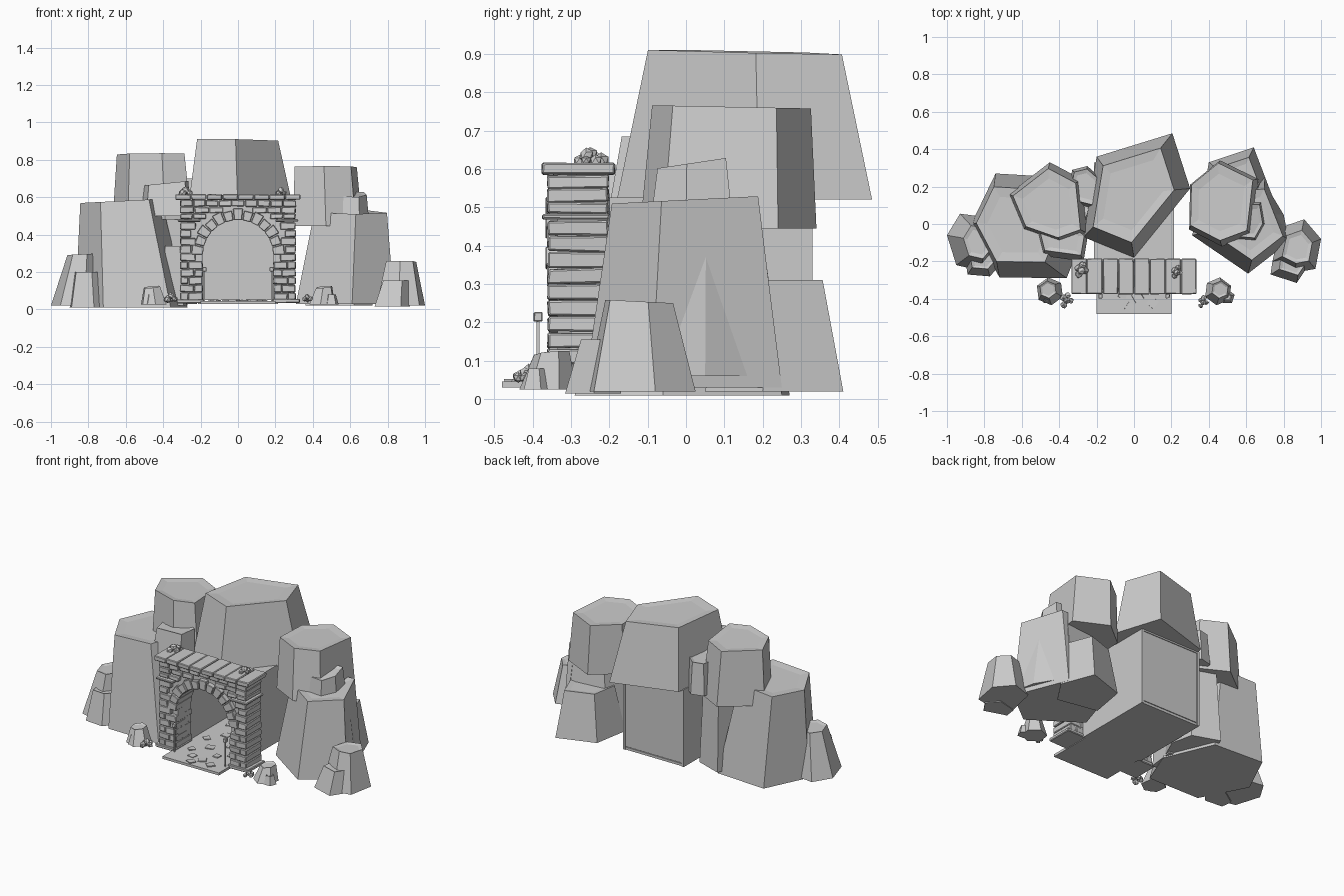
import bpy, bmesh, math, random
from mathutils import Vector, Matrix

if "Cube" in bpy.data.objects:
    bpy.data.objects.remove(bpy.data.objects["Cube"])

random.seed(4)
stone = bpy.data.materials.new("stone_grey")
stone.diffuse_color = (0.6, 0.6, 0.6, 1)
stone.use_nodes = True
stone.node_tree.nodes["Principled BSDF"].inputs["Base Color"].default_value = stone.diffuse_color


def finish(bm, name):
    bmesh.ops.recalc_face_normals(bm, faces=bm.faces)
    me = bpy.data.meshes.new(name)
    bm.to_mesh(me)
    bm.free()
    me.materials.append(stone)
    ob = bpy.data.objects.new(name, me)
    bpy.context.collection.objects.link(ob)
    return ob


def rock(name, base, z0, z1, taper, shift=(0, 0), tilt=(0, 0), rim=0.006):
    """Tapered boulder: base outline, smaller top outline, sunken inset on top."""
    n = len(base)
    cx = sum(p[0] for p in base) / n
    cy = sum(p[1] for p in base) / n
    bm = bmesh.new()
    rings = []
    for k, z in ((1, z0), (taper, z1), (taper * 0.74, z1 - rim)):
        s = 0 if k == 1 else 1
        ring = []
        for x, y in base:
            dx, dy = (x - cx) * k, (y - cy) * k
            h = z + s * (dx * tilt[0] + dy * tilt[1])
            ring.append(bm.verts.new((cx + dx + s * shift[0], cy + dy + s * shift[1], h)))
        rings.append(ring)
    for a, b in zip(rings, rings[1:]):
        for i in range(n):
            j = (i + 1) % n
            bm.faces.new((a[i], a[j], b[j], b[i]))
    bm.faces.new(rings[0])
    bm.faces.new(rings[2])
    return finish(bm, name)


def ngon(x, y, r, n=6, a=0.3):
    return [(x + r * math.cos(a + math.tau * i / n), y + r * math.sin(a + math.tau * i / n)) for i in range(n)]


def block(bm, x0, x1, y0, y1, z0, z1, j=0.003, bev=0.004, rot=0):
    """One bevelled, slightly uneven block."""
    tmp = bmesh.new()
    bmesh.ops.create_cube(tmp, size=1)
    for v in tmp.verts:
        v.co = Vector((v.co.x * (x1 - x0), v.co.y * (y1 - y0), v.co.z * (z1 - z0)))
        v.co += Vector([random.uniform(-j, j) for _ in range(3)])
    if bev:
        bmesh.ops.bevel(tmp, geom=tmp.edges[:], offset=bev, segments=1, affect='EDGES')
    mid = Vector(((x0 + x1) / 2, (y0 + y1) / 2, (z0 + z1) / 2))
    tmp.transform(Matrix.Translation(mid) @ Matrix.Rotation(rot, 4, 'Z'))
    me = bpy.data.meshes.new("tmp")
    tmp.to_mesh(me)
    tmp.free()
    bm.from_mesh(me)
    bpy.data.meshes.remove(me)


# Large boulders
rock("centre_boulder", [(-.2, .36), (-.27, -.07), (0, -.18), (.30, .19), (.205, .485)],
     .52, .905, .76, (-.015, .0), (-.01, -.02))
rock("left_upper_boulder", [(-.45, .33), (-.67, .16), (-.59, -.03), (-.39, -.10), (-.25, -.05), (-.28, .24)],
     .48, .83, .86, (-.01, .0), (0, -.03))
rock("right_upper_boulder", [(.46, .34), (.30, .21), (.295, -.03), (.47, -.12), (.63, -.06), (.665, .24)],
     .445, .762, .9, (-.01, .01), (0, -.02))
rock("left_lower_boulder", [(-.74, .27), (-.87, .0), (-.72, -.285), (-.36, -.29), (-.27, -.06), (-.4, .25)],
     .01, .58, .72, (-.06, .01), (.05, 0))
rock("right_lower_boulder", [(.40, .22), (.31, -.06), (.61, -.265), (.835, -.09), (.70, .25)],
     .03, .52, .74, (.03, 0), (0, .05))
rock("right_back_boulder", [(.40, .33), (.36, .1), (.62, .05), (.72, .2), (.64, .41)], .02, .31, .72)
rock("left_back_boulder", [(-.42, .28), (-.5, .02), (-.3, -.1), (-.22, .08), (-.25, .22)], .03, .5, .85)

# Medium boulders filling the gaps
rock("left_ledge_boulder", [(-.52, -.05), (-.49, -.17), (-.27, -.2), (-.25, -.08), (-.38, .02)],
     .5, .675, .88, (0, .02), (.1, 0))
rock("left_foot_boulder", [(-.42, .0), (-.40, -.19), (-.29, -.18), (-.27, .0)], .02, .34, .8)
rock("left_rear_ledge", [(-.33, .29), (-.36, .12), (-.2, .08), (-.17, .24), (-.25, .31)], .5, .7, .85)
rock("right_ledge_boulder", [(.54, .12), (.53, -.08), (.65, -.09), (.70, .0), (.68, .12)],
     .48, .615, .85, (0, 0), (0, .15))
rock("right_slope_boulder", [(.68, .25), (.70, -.02), (.82, -.05), (.8, .05)], .06, .48, .7, (-.04, 0))

# Outer small boulders
rock("right_outer_boulder", [(.78, -.02), (.74, -.2), (.86, -.26), (.97, -.24), (1.0, -.08), (.91, .025)],
     .02, .255, .62, (.0, .0), (0, -.05))
rock("right_outer_chip", [(.74, -.2), (.73, -.27), (.87, -.315), (.92, -.24), (.86, -.17)], .015, .155, .72, (.02, .02))
rock("left_outer_boulder", [(-.93, .055), (-1.0, -.06), (-.95, -.22), (-.82, -.25), (-.73, -.14), (-.74, .03)],
     .02, .295, .58, (.03, 0), (.05, 0))
rock("left_outer_chip", [(-.9, -.2), (-.89, -.27), (-.77, -.28), (-.70, -.2), (-.78, -.12)], .01, .2, .7, (0, .02))

# Small stones beside the gate
for s in (-1, 1):
    side = "left" if s < 0 else "right"
    rock(side + "_stone", ngon(s * .45, -.36, .075, 6, s * .4), .025, .12, .62, (s * .01, .01), (.1, .1))
    rock(side + "_stone_chip", ngon(s * .48 + .02, -.39, .04, 5), .025, .08, .6)


def rubble(name, x, y, z, r):
    bm = bmesh.new()
    for i in range(5):
        a = i * 1.3
        k = 0 if i == 4 else r
        c = Vector((x + k * .7 * math.cos(a), y + k * math.sin(a), z + (r * .55 if i == 4 else 0)))
        g = bmesh.ops.create_icosphere(bm, subdivisions=1, radius=r * random.uniform(.55, .8))
        for v in g['verts']:
            v.co = v.co * random.uniform(.8, 1.1) + c
    finish(bm, name)


rubble("left_rubble", -.36, -.41, .055, .03)
rubble("right_rubble", .37, -.42, .055, .025)
rubble("top_left_rubble", -.28, -.25, .622, .03)
rubble("top_right_rubble", .23, -.26, .622, .025)

# Tunnel shell behind the gate, open at the front
bm = bmesh.new()
for b in ((-.215, -.2, -.2, .33, .03, .525), (.2, .215, -.2, .33, .03, .525),
          (-.2, .2, -.2, .33, .51, .525), (-.2, .2, .31, .325, .05, .51)):
    block(bm, *b, 0, 0)
finish(bm, "tunnel_shell")

# Floor slab and loose paving
bm = bmesh.new()
block(bm, -.2, .2, -.48, .325, .03, .046, 0, 0)
finish(bm, "floor_slab")
bm = bmesh.new()
for x, y in ((-.02, -.445), (.10, -.42), (.02, -.39), (-.06, -.375), (-.12, -.3), (.06, -.3), (.13, -.24),
             (-.04, -.22), (-.13, -.13), (.05, -.14), (.12, -.05), (-.06, -.03), (.0, .08), (-.13, .1), (.11, .15)):
    w = random.uniform(.018, .025)
    block(bm, x - w, x + w, y - w, y + w, .044, .051, .002, 0, random.uniform(0, 1.5))
finish(bm, "floor_pavers")

# Gate wall with arched opening, from one profile
R, CZ = .19, .29
prof = [(-.298, .04), (-.298, .585), (.298, .585), (.298, .04), (R, .04)]
prof += [(R * math.cos(math.pi * i / 16), CZ + R * math.sin(math.pi * i / 16)) for i in range(17)]
prof += [(-R, .04)]
bm = bmesh.new()
f = bm.faces.new([bm.verts.new((x, -.335, z)) for x, z in prof])
g = bmesh.ops.extrude_face_region(bm, geom=[f])
bmesh.ops.translate(bm, vec=(0, .13, 0), verts=[v for v in g['geom'] if isinstance(v, bmesh.types.BMVert)])
finish(bm, "gate_wall")

# Pillar courses: alternating one and two blocks, shorter beside the arch
bm = bmesh.new()
rows, z0, pitch = 10, .05, .0418
for s in (-1, 1):
    for i in range(rows):
        za, zb = z0 + i * pitch, z0 + (i + 1) * pitch - .003
        xin = .188
        if zb > CZ:
            xin = .225 if i % 2 else .25
        split = [xin, .31] if zb > CZ else ([xin, .235, .31] if i % 2 else [xin, .265, .31])
        for a, b in zip(split, split[1:]):
            xa, xb = sorted((s * (a + .001), s * (b - .001)))
            block(bm, xa, xb, -.36, -.203, za, zb)
    # plinth and capital ledge
    xa, xb = sorted((s * .183, s * .33))
    block(bm, xa, xb, -.37, -.2, .035, .055)
    xa, xb = sorted((s * .2, s * .322))
    block(bm, xa, xb, -.375, -.2, .468, .482, .001)
finish(bm, "pillar_blocks")

# Upper brick courses
bm = bmesh.new()
for r, (za, zb) in enumerate(((.484, .512), (.514, .548), (.55, .584))):
    n = 9 - r % 2
    w = .62 / n
    for i in range(n):
        x = -.31 + i * w
        if r < 2 and abs(x + w / 2) < (.15 if r == 0 else .1):
            continue
        front = -.36 if abs(x + w / 2) > .2 else -.348
        block(bm, x + .001, x + w - .001, front, -.203, za, zb)
finish(bm, "upper_bricks")

# Arch stones
bm = bmesh.new()
N = 13
for i in range(N):
    a0, a1 = math.pi * (i + .06) / N, math.pi * (i + .94) / N
    ro = .25 if i % 2 == 0 else .24
    vs = []
    for y in (-.362 - .004 * (i % 2), -.2):
        for r, a in ((.188, a0), (ro, a0), (ro, a1), (.188, a1)):
            vs.append(bm.verts.new((r * math.cos(a), y, CZ + r * math.sin(a))))
    bm.faces.new(vs[:4])
    bm.faces.new(vs[4:])
    for k in range(4):
        m = (k + 1) % 4
        bm.faces.new((vs[k], vs[m], vs[m + 4], vs[k + 4]))
bmesh.ops.bevel(bm, geom=bm.edges[:], offset=.003, segments=1, affect='EDGES')
finish(bm, "arch_stones")

# Coping slabs on top
bm = bmesh.new()
for i in range(8):
    x = -.335 + i * .67 / 8
    block(bm, x + .001, x + .0827, -.375, -.185, .586, .615, .002)
finish(bm, "coping_slabs")

# Thin torches by the entrance
for s in (-1, 1):
    bm = bmesh.new()
    block(bm, s * .18 - .004, s * .18 + .004, -.39, -.382, .046, .205, 0, 0)
    block(bm, s * .18 - .011, s * .18 + .011, -.397, -.375, .203, .226, .001, .002)
    finish(bm, ("left" if s < 0 else "right") + "_torch")
